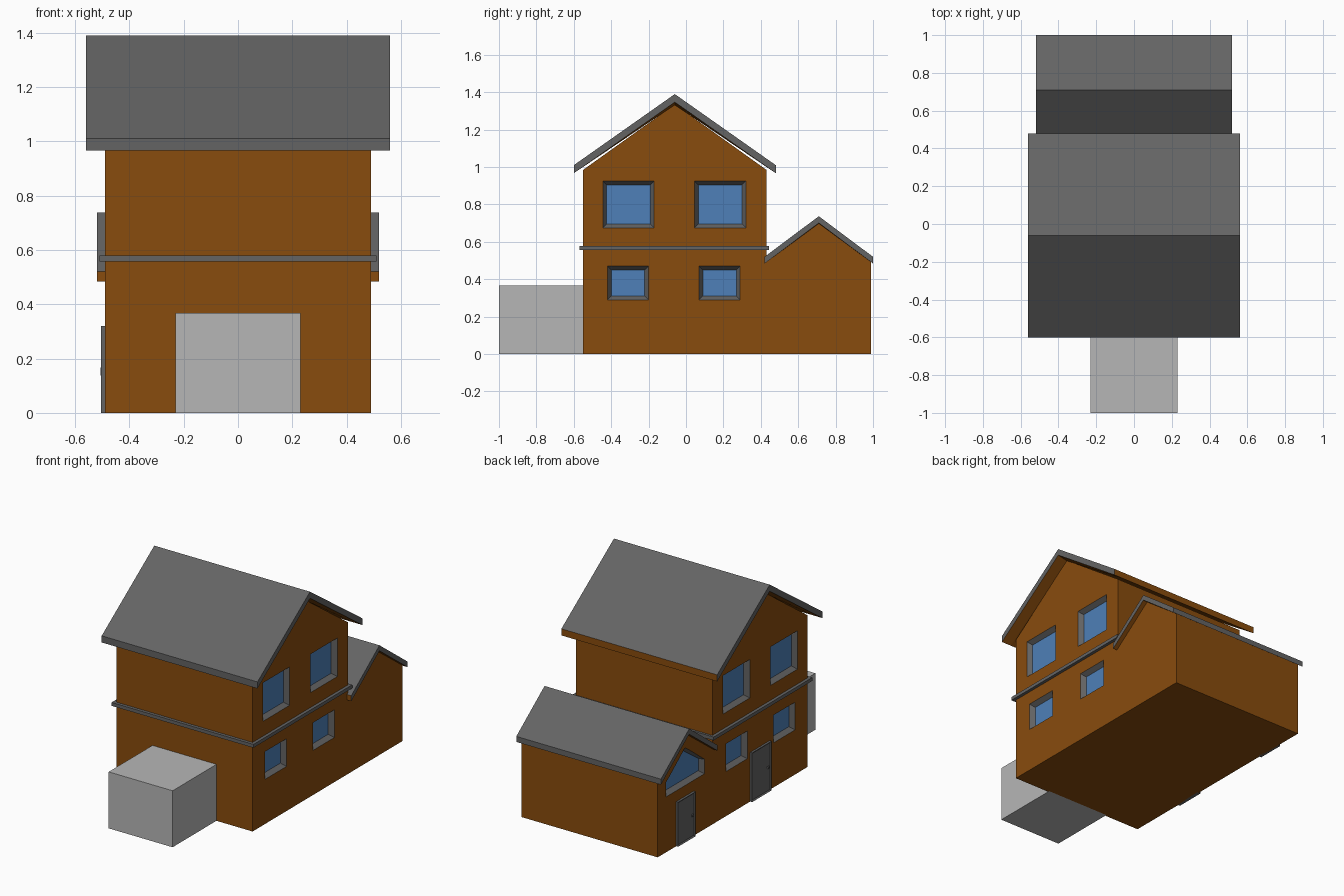
import bpy, bmesh
from mathutils import Vector

if "Cube" in bpy.data.objects:
    bpy.data.objects.remove(bpy.data.objects["Cube"])


def material(name, rgb):
    m = bpy.data.materials.new(name)
    m.diffuse_color = (*rgb, 1)
    m.use_nodes = True
    m.node_tree.nodes["Principled BSDF"].inputs["Base Color"].default_value = m.diffuse_color
    return m


WALL, GREY, GLASS, PALE = range(4)
MATS = [material("brown_wall", (0.25, 0.072, 0.004)),
        material("slate_grey", (0.127, 0.127, 0.127)),
        material("blue_glass", (0.077, 0.216, 0.48)),
        material("pale_grey", (0.47, 0.47, 0.47))]


def loft(bm, sections):
    """Skin equal (y, z) outlines placed along x; returns side and end faces."""
    rings = [[bm.verts.new((x, y, z)) for y, z in pts] for x, pts in sections]
    n = len(rings[0])
    sides = [bm.faces.new((a[i], a[(i + 1) % n], b[(i + 1) % n], b[i]))
             for a, b in zip(rings, rings[1:]) for i in range(n)]
    return sides, [bm.faces.new(rings[0]), bm.faces.new(rings[-1])]


def finish(name, bm, mat=None):
    bmesh.ops.recalc_face_normals(bm, faces=bm.faces[:])
    mesh = bpy.data.meshes.new(name)
    if mat is not None:
        for f in bm.faces:
            f.material_index = mat
    bm.to_mesh(mesh)
    bm.free()
    for m in MATS:
        mesh.materials.append(m)
    ob = bpy.data.objects.new(name, mesh)
    bpy.context.collection.objects.link(ob)
    return ob


def rect(y0, y1, z0, z1):
    return [(y0, z0), (y1, z0), (y1, z1), (y0, z1)]


def box(name, x0, x1, y0, y1, z0, z1, mat):
    bm = bmesh.new()
    r = rect(y0, y1, z0, z1)
    loft(bm, [(x0, r), (x1, r)])
    return finish(name, bm, mat)


# House and rear wing: one side profile extruded across x
W = 0.49
profile = [(-0.55, 0), (0.99, 0), (0.99, 0.495), (0.71, 0.70), (0.43, 0.495),
           (0.43, 0.985), (-0.06, 1.335), (-0.55, 0.985)]
bm = bmesh.new()
loft(bm, [(-W, profile), (W, profile)])
house = finish("house_walls", bm, WALL)


# Tapered window recesses: grey reveals, glass at the bottom
def inset(pts, d):
    ys, zs = [p[0] for p in pts], [p[1] for p in pts]
    cy, cz = (min(ys) + max(ys)) / 2, (min(zs) + max(zs)) / 2
    fy = 1 - 2 * d / (max(ys) - min(ys))
    fz = 1 - 2 * d / (max(zs) - min(zs))
    return [(cy + (y - cy) * fy, cz + (z - cz) * fz) for y, z in pts]


def window(bm, side, pts):
    sides, ends = loft(bm, [(side * (W + 0.01), inset(pts, -0.007)),
                            (side * (W - 0.03), inset(pts, 0.021))])
    for f in sides:
        f.material_index = GREY
    for f in ends:
        f.material_index = GLASS


bm = bmesh.new()
for side in (-1, 1):
    for r in (rect(-0.445, -0.17, 0.675, 0.925), rect(0.045, 0.32, 0.675, 0.925),
              rect(-0.42, -0.20, 0.29, 0.47), rect(0.07, 0.29, 0.29, 0.47)):
        window(bm, side, r)
# Gable-shaped window of the wing, left side only
window(bm, -1, [(0.51, 0.36), (0.905, 0.36), (0.905, 0.455), (0.71, 0.605), (0.51, 0.455)])
cutter = finish("window_cutter", bm)
cutter.hide_render = True

mod = house.modifiers.new("window_recesses", "BOOLEAN")
mod.operation = "DIFFERENCE"
mod.solver = "EXACT"
mod.object = cutter
bpy.context.view_layer.objects.active = house
bpy.ops.object.modifier_apply(modifier=mod.name)
bpy.data.objects.remove(cutter)


# Gable roofs: grey on top, brown soffit, one brown eave edge each
def roof(name, half, wall, y0, y1, eave, ridge, thick, drop, brown_side):
    yc = (y0 + y1) / 2

    def outline(d):
        return [(y0, eave), (yc, ridge), (y1, eave),
                (y1, eave - thick), (yc, ridge - thick - d), (y0, eave - thick)]

    bm = bmesh.new()
    loft(bm, [(-half, outline(0)), (-wall, outline(drop)),
              (wall, outline(drop)), (half, outline(0))])
    bmesh.ops.recalc_face_normals(bm, faces=bm.faces[:])
    for f in bm.faces:
        f.normal_update()
        brown = f.normal.z < -0.1 or f.normal.y * brown_side > 0.95
        f.material_index = WALL if brown else GREY
    finish(name, bm)


roof("main_roof", 0.56, W, -0.60, 0.48, 1.01, 1.39, 0.043, 0.015, 1)
roof("wing_roof", 0.52, W, 0.42, 1.0, 0.52, 0.737, 0.036, 0.003, -1)

# Belt course between the storeys
box("belt_course", -0.51, 0.51, -0.57, 0.445, 0.557, 0.579, GREY)

# Porch block at the front
box("front_block", -0.23, 0.23, -1.0, -0.54, 0, 0.367, PALE)

# Doors on the left side, each a frame with a slightly sunk panel and a knob
for name, yc, hw, h in (("main_door", -0.06, 0.10, 0.32), ("wing_door", 0.71, 0.09, 0.29)):
    bm = bmesh.new()
    r = rect(yc - hw, yc + hw, 0, h)
    sides, ends = loft(bm, [(-W - 0.014, r), (-W + 0.01, r)])
    bmesh.ops.recalc_face_normals(bm, faces=bm.faces[:])
    bmesh.ops.inset_region(bm, faces=[ends[0]], thickness=0.012)
    bmesh.ops.translate(bm, verts=ends[0].verts[:], vec=Vector((0.006, 0, 0)))
    finish(name, bm, GREY)
    ky = yc - hw + 0.03
    box(name + "_knob", -W - 0.016, -W, ky - 0.007, ky + 0.007,
        h * 0.5 - 0.007, h * 0.5 + 0.007, GREY)
